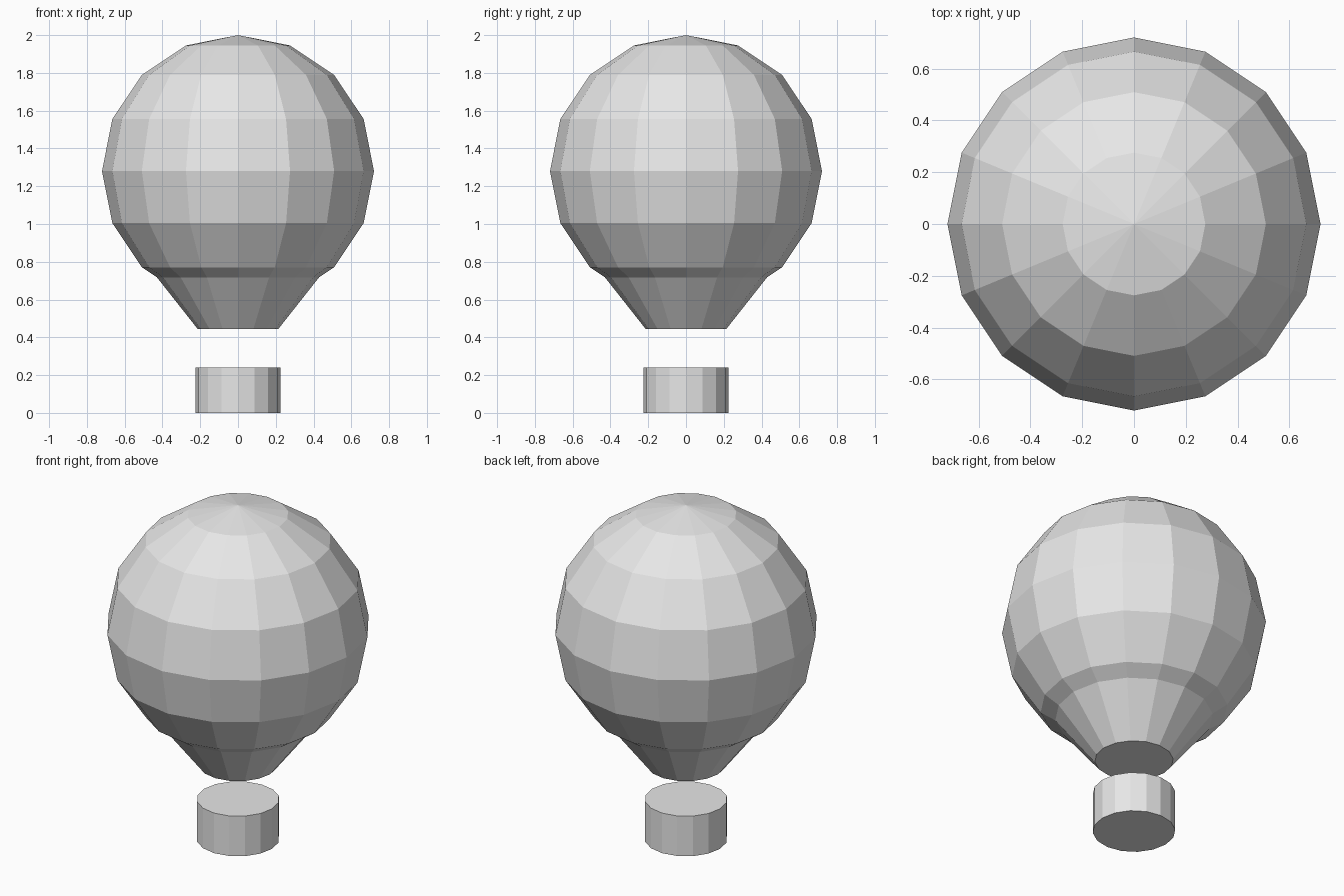
import bpy
import math

default_cube = bpy.data.objects.get("Cube")
if default_cube:
    bpy.data.objects.remove(default_cube, do_unlink=True)

SIDES = 16

grey = bpy.data.materials.new("light_grey")
grey.use_nodes = True
grey.diffuse_color = (0.8, 0.8, 0.8, 1)
grey.node_tree.nodes["Principled BSDF"].inputs["Base Color"].default_value = grey.diffuse_color


def finish(name):
    obj = bpy.context.object
    obj.name = obj.data.name = name
    obj.data.materials.append(grey)
    bpy.ops.object.shade_flat()
    return obj


def tapered_drum(name, bottom_z, top_z, bottom_r, top_r):
    bpy.ops.mesh.primitive_cone_add(
        vertices=SIDES, radius1=bottom_r, radius2=top_r, depth=top_z - bottom_z,
        location=(0, 0, (bottom_z + top_z) / 2))
    return finish(name)


# Faceted balloon envelope
bpy.ops.mesh.primitive_uv_sphere_add(
    segments=SIDES, ring_count=8, radius=0.72, location=(0, 0, 1.28))
finish("balloon_envelope")

# Funnel skirt, its wide end tucked inside the envelope
tapered_drum("balloon_skirt", 0.445, 0.84, 0.214, 0.526)

# Basket floating below
tapered_drum("basket", 0, 0.24, 0.225, 0.225)
